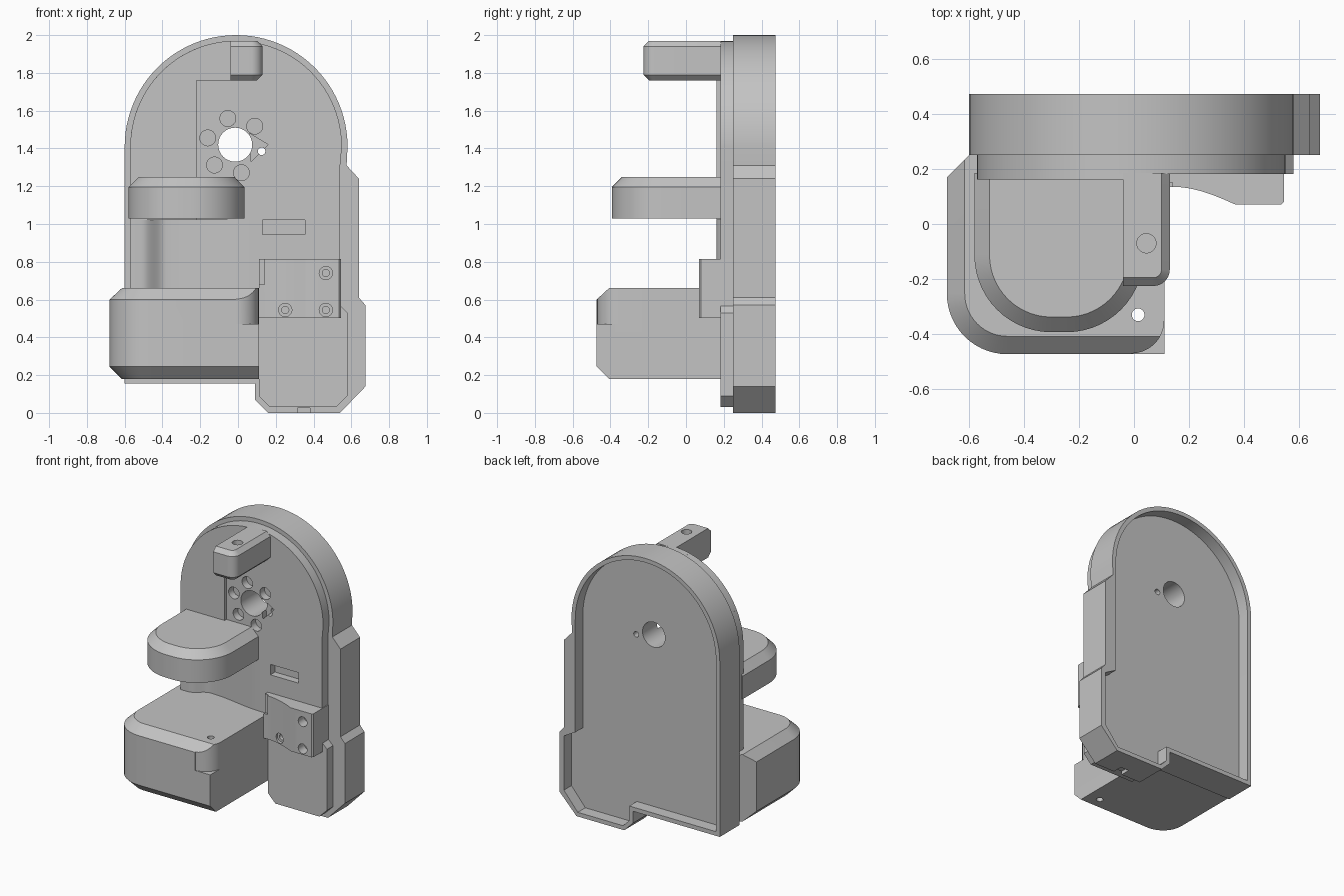
import bpy, bmesh
from math import sin, cos, pi, radians

cube = bpy.data.objects.get("Cube")
if cube:
    bpy.data.objects.remove(cube, do_unlink=True)

grey = bpy.data.materials.new("plain grey")
grey.use_nodes = True
grey.diffuse_color = (0.55, 0.55, 0.55, 1)
grey.node_tree.nodes["Principled BSDF"].inputs["Base Color"].default_value = (0.55, 0.55, 0.55, 1)


def loft(name, rings):
    """Skin a stack of equal-length point rings and cap both ends."""
    bm = bmesh.new()
    loops = [[bm.verts.new(p) for p in ring] for ring in rings]
    n = len(loops[0])
    for a, b in zip(loops, loops[1:]):
        for i in range(n):
            j = (i + 1) % n
            bm.faces.new((a[i], a[j], b[j], b[i]))
    bm.faces.new(loops[0])
    bm.faces.new(loops[-1])
    bmesh.ops.recalc_face_normals(bm, faces=bm.faces)
    mesh = bpy.data.meshes.new(name)
    bm.to_mesh(mesh)
    bm.free()
    mesh.materials.append(grey)
    obj = bpy.data.objects.new(name, mesh)
    bpy.context.collection.objects.link(obj)
    return obj


def prism_y(name, pts, y0, y1):
    return loft(name, [[(x, y, z) for x, z in pts] for y in (y0, y1)])


def prism_z(name, pts, z0, z1):
    return loft(name, [[(x, y, z) for x, y in pts] for z in (z0, z1)])


def arc(cx, cy, r, a0, a1, n):
    return [(cx + r * cos(radians(a0 + (a1 - a0) * i / n)),
             cy + r * sin(radians(a0 + (a1 - a0) * i / n))) for i in range(n + 1)]


def circle(cx, cy, r, n=32):
    return arc(cx, cy, r, 0, 360, n)[:-1]


def rect(x0, x1, z0, z1):
    return [(x0, z0), (x1, z0), (x1, z1), (x0, z1)]


def cut(obj, cutter, keep=False):
    mod = obj.modifiers.new("cut", 'BOOLEAN')
    mod.operation = 'DIFFERENCE'
    mod.solver = 'EXACT'
    mod.object = cutter
    bpy.context.view_layer.objects.active = obj
    bpy.ops.object.modifier_apply(modifier=mod.name)
    if not keep:
        bpy.data.objects.remove(cutter, do_unlink=True)


def tray(x0, x1, y0, y1, r_left, r_right, back=0.0):
    """Plan outline with rounded front corners and a cut back left corner."""
    pts = [(x1, y1), (x0 + back, y1)]
    if back:
        pts.append((x0, y1 - back))
    pts += arc(x0 + r_left, y0 + r_left, r_left, 180, 270, 14) if r_left else [(x0, y0)]
    pts += arc(x1 - r_right, y0 + r_right, r_right, 270, 360, 14) if r_right else [(x1, y0)]
    return pts


CX, CZ, R, WALL = -0.01, 1.41, 0.59, 0.03

# Thick outer shell with a shallow tray in the back
shell_outline = [(-0.6, 0.155)] + arc(CX, CZ, R, 180, 0, 48) + [
    (0.575, 1.31), (0.64, 1.24), (0.64, 0.61), (0.675, 0.57), (0.675, 0.14),
    (0.54, 0), (0.16, 0), (0.09, 0.07), (0.09, 0.155)]
shell = prism_y("back_shell", shell_outline, 0.25, 0.473)
cavity = [(-0.57, 0.185)] + arc(CX, CZ, R - WALL, 180, 0, 48) + [
    (0.55, 0.6), (0.64, 0.55), (0.64, 0.16), (0.53, 0.03), (0.17, 0.03),
    (0.12, 0.08), (0.12, 0.185)]
cut(shell, prism_y("cavity_cutter", cavity, 0.387, 0.6))
cut(shell, prism_y("notch_cutter", rect(0.315, 0.38, -0.05, 0.025), 0.2, 0.32))

# Front plate with an inset border
plate_outline = [(-0.57, 0.185)] + arc(CX, CZ, R - WALL, 180, 0, 48) + [
    (0.54, 1.3), (0.54, 0.57), (0.58, 0.53), (0.58, 0.09), (0.52, 0.03),
    (0.17, 0.03), (0.11, 0.09), (0.11, 0.185)]
plate = prism_y("front_plate", plate_outline, 0.182, 0.25)

# Through holes and blind sockets in the plate
for x, z, r in ((-0.015, 1.42, 0.09), (0.125, 1.385, 0.02)):
    cutter = prism_y("hole_cutter", circle(x, z, r), 0, 0.6)
    cut(shell, cutter, keep=True)
    cut(plate, cutter)
for angle in (104, 44, 284, 224, 164):
    x, z = arc(-0.018, 1.415, 0.148, angle, angle, 1)[0]
    cut(plate, prism_y("socket_cutter", circle(x, z, 0.042), 0.1, 0.235))
cut(plate, prism_y("pointer_cutter", [(0.06, 1.48), (0.16, 1.42), (0.07, 1.33)], 0.1, 0.225))
cut(plate, prism_y("slot_cutter", rect(0.13, 0.355, 0.945, 1.02), 0.1, 0.235))

# Raised panel on the upper part of the plate
panel = arc(CX, CZ, R - WALL, 180, 93, 24)
panel += [(-0.04, 1.76), (-0.22, 1.76), (-0.22, 1.02), (-0.57, 1.02)]
prism_y("raised_panel", panel, 0.162, 0.19)

# Hollowed wall between the two shelves, set into the plate
cut(plate, prism_y("hollow_cutter", rect(-0.51, 0.06, 0.6, 1.02), 0.1, 0.246))
wave = [(-0.57, 0.248), (-0.57, 0.162), (-0.51, 0.162)]
wave += [(-0.51 + 0.13 * t / 10, 0.196 - 0.034 * cos(pi * t / 10)) for t in range(1, 11)]
wave += [(-0.38 + 0.44 * t / 14, 0.206 + 0.024 * cos(pi * t / 14)) for t in range(1, 15)]
wave += [(0.06, 0.248)]
prism_z("shelf_wall", wave, 0.62, 1.02)

# Lower box with sloped edges on two sides
levels = ((0.18, 0.065), (0.245, 0), (0.6, 0), (0.66, 0.065))
box = loft("lower_box", [[(x, y, z) for x, y in
           tray(-0.68 + i, 0.11, -0.473 + i, 0.25, 0.22 - i, 0, 0.08 - i)]
           for z, i in levels])
corner = arc(-0.01, -0.35, 0.12, 270, 360, 16) + [(0.2, -0.35), (0.2, -0.6), (-0.01, -0.6)]
cut(box, prism_z("corner_cutter", corner, 0.47, 0.8))
cut(box, prism_z("box_hole_cutter", circle(0.015, -0.33, 0.023), 0, 0.8))

# Rounded upper shelf
loft("upper_shelf", [[(x, y, z) for x, y in
     tray(-0.58 + i, 0.035 - i, -0.393 + i, 0.185, 0.28 - i, 0.28 - i)]
     for z, i in ((1.03, 0), (1.195, 0), (1.25, 0.055))])

# Top arm
arm = loft("top_arm", [[(x, y, z) for x, y in
           tray(-0.04, 0.13 - i, -0.225 + i, 0.185, 0, 0.06 - i)]
           for z, i in ((1.76, 0.03), (1.79, 0), (1.94, 0), (1.97, 0.03))])
cut(arm, prism_z("arm_hole_cutter", circle(0.045, -0.07, 0.035), 1.85, 2.1))

# Side block with a curved front and screw sockets
curve = [(0.14 + 0.23 * t / 12, 0.07 + 0.065 * cos(pi / 2 * t / 12)) for t in range(13)]
block = prism_z("screw_block", [(0.11, 0.25), (0.11, 0.135)] + curve +
                [(0.535, 0.07), (0.545, 0.08), (0.545, 0.25)], 0.503, 0.815)
cut(block, prism_y("step_cutter", rect(0.05, 0.14, 0.68, 0.9), 0, 0.15))
for x, z in ((0.465, 0.74), (0.465, 0.545), (0.25, 0.545)):
    cut(block, prism_y("screw_cutter", circle(x, z, 0.035), 0, 0.14))
    cut(block, prism_y("pin_cutter", circle(x, z, 0.019), 0.1, 0.18))

# Smooth the curves and keep the edges crisp
for obj in [o for o in bpy.context.collection.objects if o.type == 'MESH']:
    bpy.ops.object.select_all(action='DESELECT')
    obj.select_set(True)
    bpy.context.view_layer.objects.active = obj
    bpy.ops.object.shade_smooth_by_angle(angle=radians(25))
